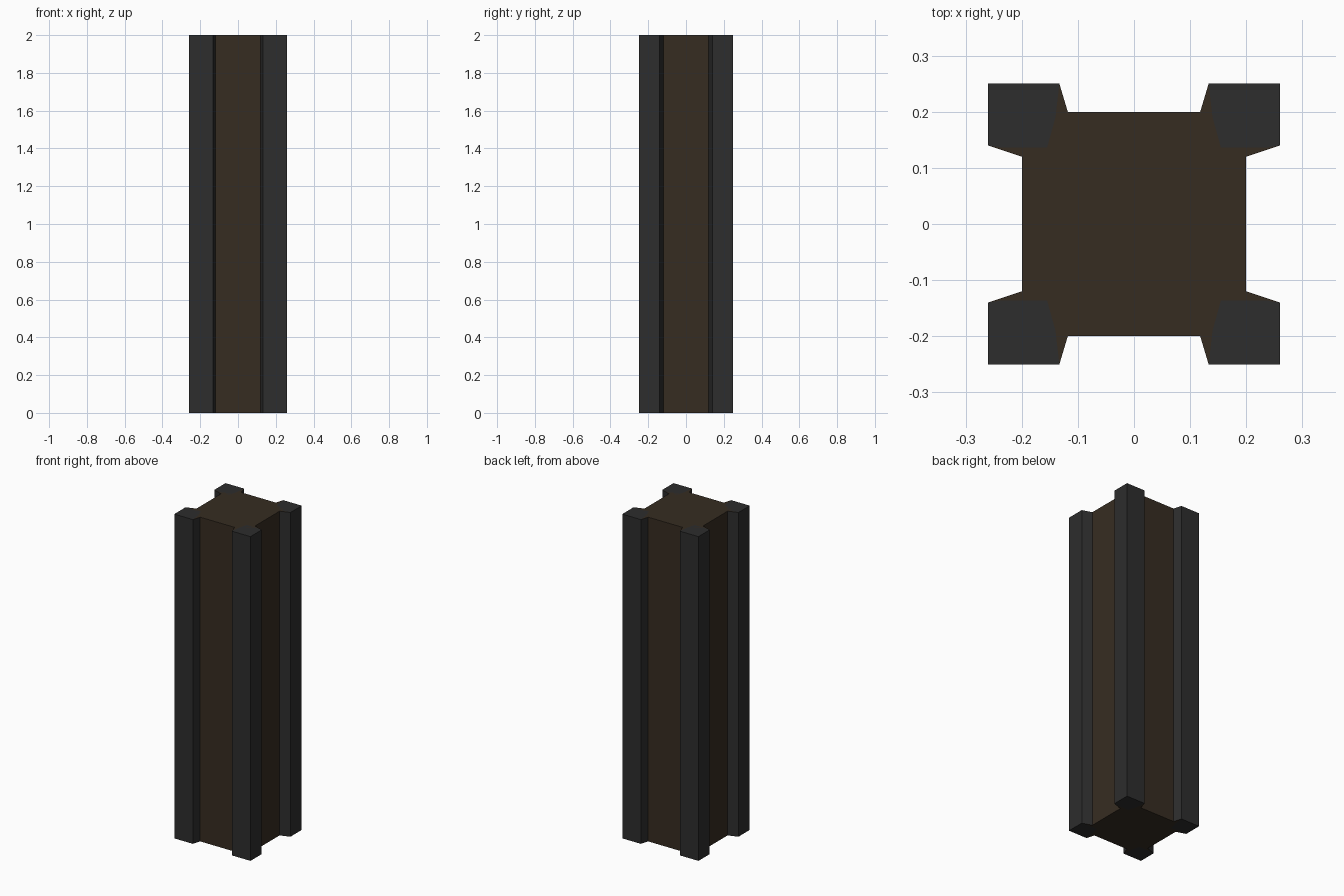
import bpy, bmesh

if "Cube" in bpy.data.objects:
    bpy.data.objects.remove(bpy.data.objects["Cube"])

H = 2.0

def material(name, rgb):
    m = bpy.data.materials.new(name)
    m.diffuse_color = (*rgb, 1)
    m.use_nodes = True
    m.node_tree.nodes["Principled BSDF"].inputs["Base Color"].default_value = m.diffuse_color
    return m

brown = material("dark brown wood", (0.037, 0.0255, 0.0155))
charcoal = material("charcoal metal", (0.0262, 0.0262, 0.0262))

# One quadrant of the section: rail outline and the seam between rail and core
OUTER = [(.2, .12), (.26, .14), (.26, .25), (.133, .25), (.118, .2)]
SEAM = [(.26, .14), (.235, .136), (.155, .136), (.14, .19), (.133, .25)]

def mirrored(pts, sx, sy):
    out = [(x * sx, y * sy) for x, y in pts]
    return out if sx * sy > 0 else out[::-1]

def build(name, cap, walls, mat):
    """Caps at both ends plus vertical walls, cap outline counter-clockwise."""
    bm = bmesh.new()
    cache = {}

    def v(p, z):
        key = (round(p[0], 4), round(p[1], 4), z)
        if key not in cache:
            cache[key] = bm.verts.new(key)
        return cache[key]

    bm.faces.new([v(p, H) for p in cap])
    bm.faces.new([v(p, 0.0) for p in reversed(cap)])
    for a, b in walls:
        bm.faces.new([v(a, 0.0), v(b, 0.0), v(b, H), v(a, H)])
    bmesh.ops.triangulate(bm, faces=[f for f in bm.faces if len(f.verts) > 4])
    me = bpy.data.meshes.new(name)
    bm.to_mesh(me)
    bm.free()
    me.materials.append(mat)
    bpy.context.collection.objects.link(bpy.data.objects.new(name, me))

QUADS = [("back_right", 1, 1), ("back_left", -1, 1),
         ("front_left", -1, -1), ("front_right", 1, -1)]

# Four corner rails with flared sides
for label, sx, sy in QUADS:
    strip = mirrored(OUTER, sx, sy)
    cap = mirrored([OUTER[1], OUTER[2]] + SEAM[:0:-1], sx, sy)
    build(label + "_rail", cap, list(zip(strip, strip[1:])), charcoal)

# Core post: flat panels between the rails, caps reaching into the corners
corners = [mirrored([OUTER[0]] + SEAM + [OUTER[-1]], sx, sy) for _, sx, sy in QUADS]
panels = [(corners[i][-1], corners[(i + 1) % 4][0]) for i in range(4)]
build("core_post", sum(corners, []), panels, brown)
